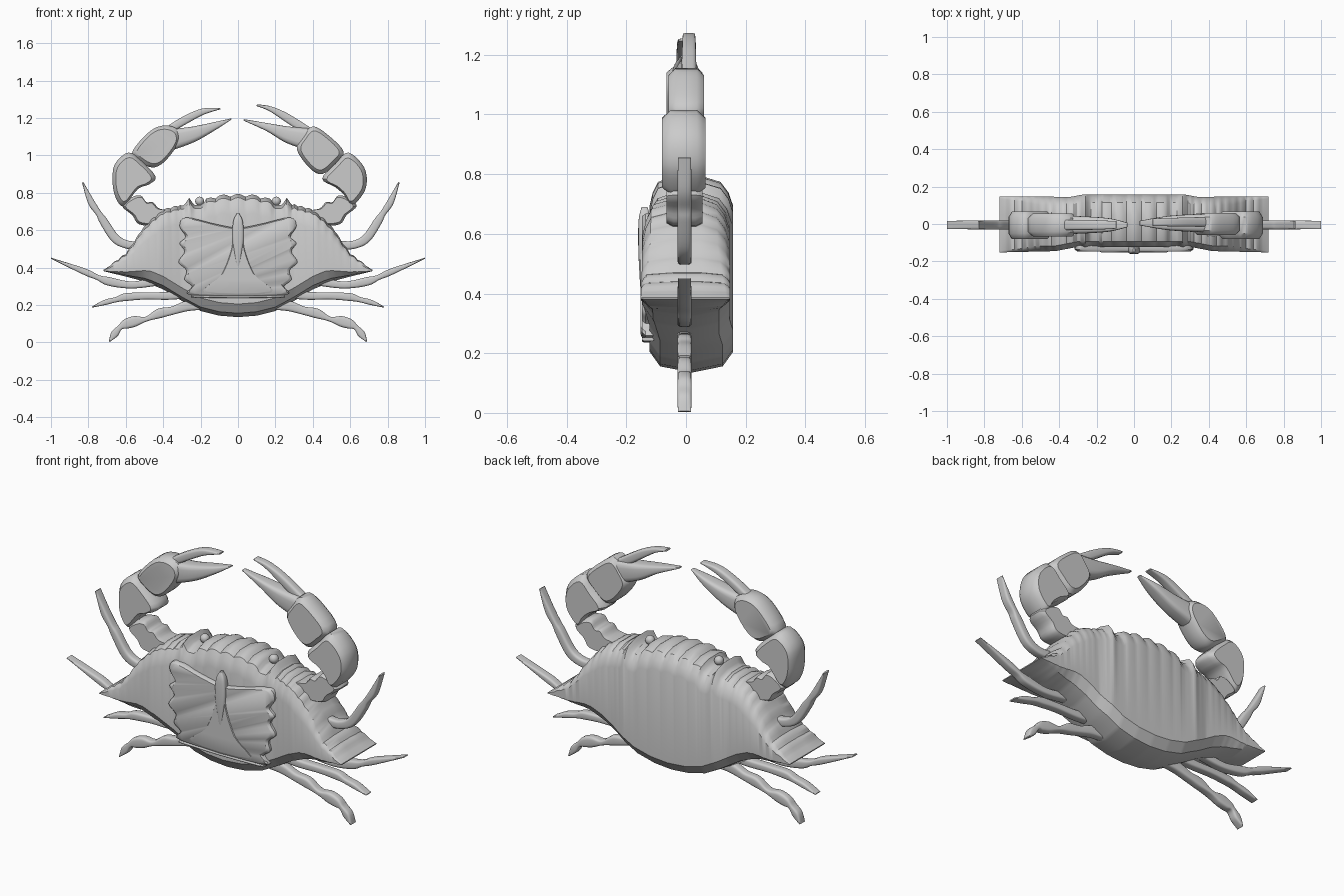
import bpy, bmesh, math
from mathutils import Vector


def spline(pts, n, closed=False):
    # Catmull-Rom through points of any dimension
    pts = [Vector(p) for p in pts]
    m, out = len(pts), []
    for i in range(m if closed else m - 1):
        get = (lambda k: pts[k % m]) if closed else (lambda k: pts[max(0, min(m - 1, k))])
        a, b, c, d = get(i - 1), get(i), get(i + 1), get(i + 2)
        for j in range(n):
            t = j / n
            out.append(0.5 * (2 * b + (c - a) * t + (2 * a - 5 * b + 4 * c - d) * t * t
                              + (3 * b - a - 3 * c + d) * t ** 3))
    if not closed:
        out.append(pts[-1])
    return out


def skin(name, rings, angle=40):
    # closed skin over a sequence of equal rings
    bm = bmesh.new()
    vs = [[bm.verts.new(p) for p in r] for r in rings]
    k = len(vs[0])
    for a, b in zip(vs, vs[1:]):
        for i in range(k):
            bm.faces.new((a[i], a[(i + 1) % k], b[(i + 1) % k], b[i]))
    bm.faces.new(vs[0])
    bm.faces.new(vs[-1])
    bmesh.ops.recalc_face_normals(bm, faces=bm.faces)
    me = bpy.data.meshes.new(name)
    bm.to_mesh(me)
    bm.free()
    ob = bpy.data.objects.new(name, me)
    bpy.context.collection.objects.link(ob)
    bpy.ops.object.select_all(action='DESELECT')
    ob.select_set(True)
    bpy.context.view_layer.objects.active = ob
    bpy.ops.object.shade_smooth_by_angle(angle=math.radians(angle))
    return ob


def slab(name, pts, y0, y1, inset=0.82, n=4):
    # outline in x,z pushed through y with softened rims
    ps = spline(pts, n, True)
    c = sum(ps, Vector((0, 0))) / len(ps)
    rings = []
    for t, s in ((0, inset), (.06, (1 + inset * 2) / 3), (.2, 1), (.8, 1), (.94, (1 + inset * 2) / 3), (1, inset)):
        rings.append([(c.x + (p.x - c.x) * s, y0 + (y1 - y0) * t, c.y + (p.y - c.y) * s) for p in ps])
    return skin(name, rings)


def limb(name, path, y=-0.005, sign=1, shift=0.0):
    # path of x, z, half width, half depth with a rounded-box section
    ps = spline(path, 6)
    rings = []
    for i, p in enumerate(ps):
        d = ps[min(i + 1, len(ps) - 1)] - ps[max(i - 1, 0)]
        d = Vector((d[0], d[1])).normalized()
        w, dep, ring = max(p[2], .003), max(p[3], .004), []
        for k in range(16):
            a = math.tau * (k + .5) / 16
            u = math.copysign(abs(math.cos(a)) ** .5, math.cos(a)) * w
            v = math.copysign(abs(math.sin(a)) ** .5, math.sin(a)) * dep
            ring.append((sign * (p[0] - d.y * u - shift), y + v, p[1] + d.x * u))
        rings.append(ring)
    return skin(name, rings)


def lerp(tab, x):
    for (x0, v0), (x1, v1) in zip(tab, tab[1:]):
        if x <= x1:
            return v0 + (v1 - v0) * (x - x0) / (x1 - x0)
    return tab[-1][1]


# shell: lofted sideways from upper and lower edges
top = [(0, .78), (.1, .775), (.17, .755), (.2, .735), (.235, .735), (.262, .775), (.285, .735), (.4, .705),
       (.46, .66), (.52, .59), (.56, .525), (.6, .47), (.66, .425), (.72, .387)]
bot = [(0, .135), (.1, .143), (.2, .168), (.3, .222), (.4, .283), (.5, .325), (.6, .352), (.72, .381)]
front = [(0, -.122), (.3, -.122), (.42, -.145), (.72, -.152)]
back = [(0, .158), (.27, .158), (.34, .145), (.72, .148)]
rings = []
N = 144
for i in range(N + 1):
    x = -.72 + 1.44 * i / N
    ax = abs(x)
    zt, zb, f, b = lerp(top, ax), lerp(bot, ax), lerp(front, ax), lerp(back, ax)
    if ax < .18:
        zt += .014 * abs(math.cos(ax * math.pi / .08))
    elif .3 < ax < .69:
        zt += .008 * abs(math.sin(ax * math.pi / .04))
    h = zt - zb
    c, e = min(.1, .28 * h), min(.035, .01 + .1 * h)
    l = min(.07, .2 * h)
    rings.append([(x, f, zb + l), (x, f + e, zb + l * .3), (x, .02, zb), (x, b - e, zb + l * .3), (x, b, zb + l),
                  (x, b, zt - c), (x, b - e * .45, zt - c * .55), (x, b - e * 1.2, zt - c * .2), (x, .05, zt),
                  (x, -.04, zt), (x, f + e * .8, zt - c * .2), (x, f + e * .3, zt - c * .55), (x, f, zt - c)])
skin("shell", rings, 35)

# belly plate with scalloped sides, tail flap, central ridge and lower lip
half = [(.03, .615), (.13, .635), (.28, .668), (.312, .62), (.28, .565), (.312, .53), (.285, .485),
        (.318, .43), (.275, .385), (.285, .335), (.245, .30), (.24, .25)]
slab("belly_plate", half + [(-x, z) for x, z in reversed(half)], -.147, -.09, .95)
flap = [(.02, .62), (.035, .5), (.09, .36), (.18, .262)]
slab("tail_flap", flap + [(-x, z) for x, z in reversed(flap)], -.152, -.12, .93)
limb("belly_ridge", [(0, .69, .006, .01), (0, .645, .026, .02), (0, .55, .03, .021), (0, .43, .012, .015),
                     (0, .36, .004, .008)], -.139)
limb("lower_lip", [(-.25, .247, .006, .02), (0, .243, .007, .02), (.25, .247, .006, .02)], -.127)

# eyes
for s in (1, -1):
    bpy.ops.mesh.primitive_uv_sphere_add(segments=20, ring_count=12, radius=.024, location=(s * .205, .012, .755))
    bpy.context.object.name = "eye"
    bpy.ops.object.shade_smooth()

# walking legs and swimming paddles
legs = [
    ([(.45, .54, .02, .024), (.56, .52, .022, .024), (.63, .525, .022, .024), (.69, .56, .024, .024),
      (.75, .65, .022, .024), (.775, .69, .016, .024), (.815, .75, .018, .024), (.86, .855, .004, .022)], .03),
    ([(.3, .35, .025, .024), (.44, .325, .023, .024), (.57, .307, .019, .024), (.69, .326, .023, .024),
      (.75, .347, .014, .024), (.82, .378, .017, .024), (1, .45, .003, .022)], 0),
    ([(.24, .27, .03, .024), (.36, .25, .022, .024), (.5, .248, .019, .024), (.6, .242, .021, .024),
      (.65, .229, .014, .024), (.71, .214, .014, .024), (.78, .189, .003, .022)], 0),
    ([(.18, .2, .025, .024), (.27, .195, .028, .024), (.35, .17, .022, .024), (.42, .155, .026, .024),
      (.49, .125, .013, .024), (.55, .113, .028, .024), (.6, .098, .026, .024), (.63, .08, .014, .024),
      (.66, .045, .02, .024), (.688, .004, .003, .022)], 0)]
for n, (path, shift) in enumerate(legs):
    for s, side in ((1, "right"), (-1, "left")):
        limb(f"{side}_leg_{n + 1}", path, sign=s, shift=shift if s < 0 else 0)

# upper arms
arm = [(.62, .73), (.57, .775), (.52, .785), (.49, .75), (.455, .75), (.42, .715), (.35, .70), (.38, .65),
       (.44, .625), (.53, .632), (.565, .68)]
for s, side in ((1, "right"), (-1, "left")):
    slab(side + "_upper_arm", [(s * (x + (.015 if s > 0 else 0)), z) for x, z in arm], -.065, .055, .86)

# left claw
slab("left_wrist", [(-.67, .845), (-.66, .95), (-.585, 1.015), (-.51, .965), (-.44, .885), (-.475, .845),
                    (-.535, .82), (-.61, .73), (-.65, .765)], -.08, .066)
slab("left_palm", [(-.565, 1.02), (-.47, 1.13), (-.39, 1.16), (-.325, 1.14), (-.31, 1.09), (-.34, 1.03),
                   (-.40, .96), (-.46, .935), (-.53, .97)], -.066, .056)
limb("left_fixed_finger", [(-.38, 1.08, .06, .05), (-.25, 1.11, .043, .045), (-.13, 1.155, .022, .035),
                           (-.035, 1.195, .003, .012)])
limb("left_moving_finger", [(-.38, 1.13, .02, .028), (-.29, 1.185, .022, .027), (-.19, 1.233, .017, .025),
                            (-.095, 1.25, .004, .02)])

# right claw
slab("right_wrist", [(.45, .875), (.52, .955), (.59, 1.015), (.675, .935), (.685, .83), (.635, .75),
                     (.60, .735), (.57, .785), (.52, .83)], -.08, .066)
slab("right_palm", [(.315, 1.03), (.345, 1.1), (.4, 1.155), (.48, 1.11), (.565, 1.02), (.52, .955),
                    (.45, .9), (.385, .93)], -.058, .06)
limb("right_fixed_finger", [(.38, 1.085, .06, .05), (.27, 1.11, .045, .045), (.16, 1.15, .022, .035),
                            (.03, 1.19, .004, .012)], .005)
limb("right_moving_finger", [(.37, 1.13, .025, .025), (.255, 1.205, .022, .024), (.17, 1.25, .013, .022),
                             (.1, 1.268, .005, .02)], .01)
